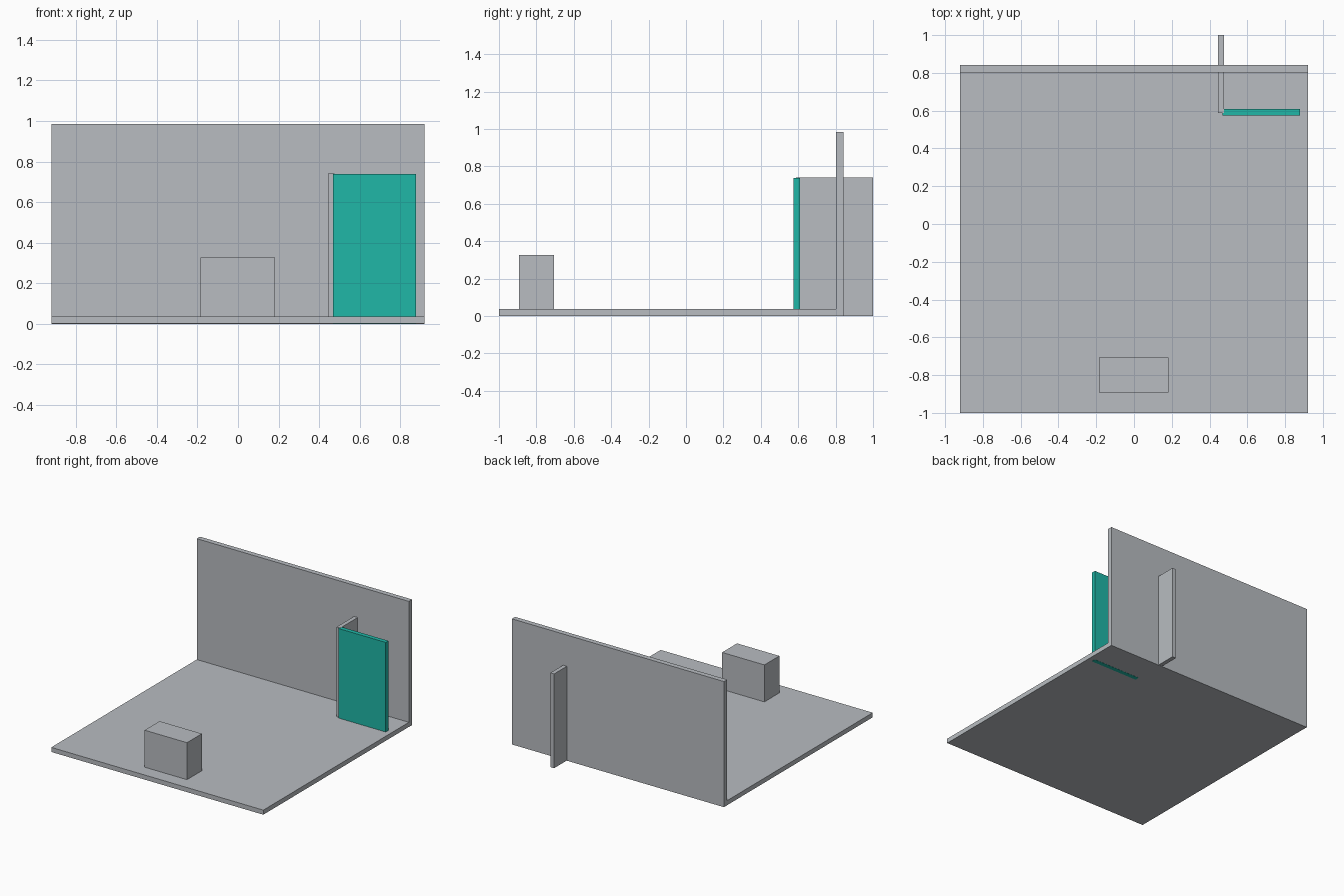
import bpy
import bmesh
from mathutils import Vector

if "Cube" in bpy.data.objects:
    bpy.data.objects.remove(bpy.data.objects["Cube"])


def make_material(name, rgb):
    mat = bpy.data.materials.new(name)
    mat.diffuse_color = (*rgb, 1.0)
    mat.use_nodes = True
    mat.node_tree.nodes["Principled BSDF"].inputs["Base Color"].default_value = mat.diffuse_color
    return mat


def box(name, mat, x, y, z):
    """Axis-aligned box from (min, max) ranges, origin at its centre."""
    ranges = (x, y, z)
    size = Vector([b - a for a, b in ranges])
    bm = bmesh.new()
    bmesh.ops.create_cube(bm, size=1.0)
    bmesh.ops.scale(bm, vec=size, verts=bm.verts)
    mesh = bpy.data.meshes.new(name)
    bm.to_mesh(mesh)
    bm.free()
    mesh.materials.append(mat)
    obj = bpy.data.objects.new(name, mesh)
    obj.location = [(a + b) / 2 for a, b in ranges]
    bpy.context.collection.objects.link(obj)
    return obj


grey = make_material("light_grey", (0.479, 0.503, 0.533))
teal = make_material("teal", (0.014, 0.474, 0.386))

HALF_WIDTH = 0.92
FLOOR_TOP = 0.037
WALL_FRONT, WALL_BACK = 0.803, 0.843
PANEL_TOP = 0.74

# Floor slab, lifted a hair so the door foot shows underneath
box("floor", grey, (-HALF_WIDTH, HALF_WIDTH), (-1.0, WALL_FRONT), (0.001, FLOOR_TOP))

# Back wall
box("back_wall", grey, (-HALF_WIDTH, HALF_WIDTH), (WALL_FRONT, WALL_BACK), (0.0, 0.985))

# Partition passing through the back wall
box("partition", grey, (0.444, 0.476), (0.587, 1.0), (0.001, PANEL_TOP))

# Door panel in front of the partition
box("door", teal, (0.468, 0.879), (0.575, 0.609), (0.0, PANEL_TOP - 0.001))

# Block standing near the front edge
box("block", grey, (-0.185, 0.182), (-0.892, -0.707), (FLOOR_TOP, 0.327))
